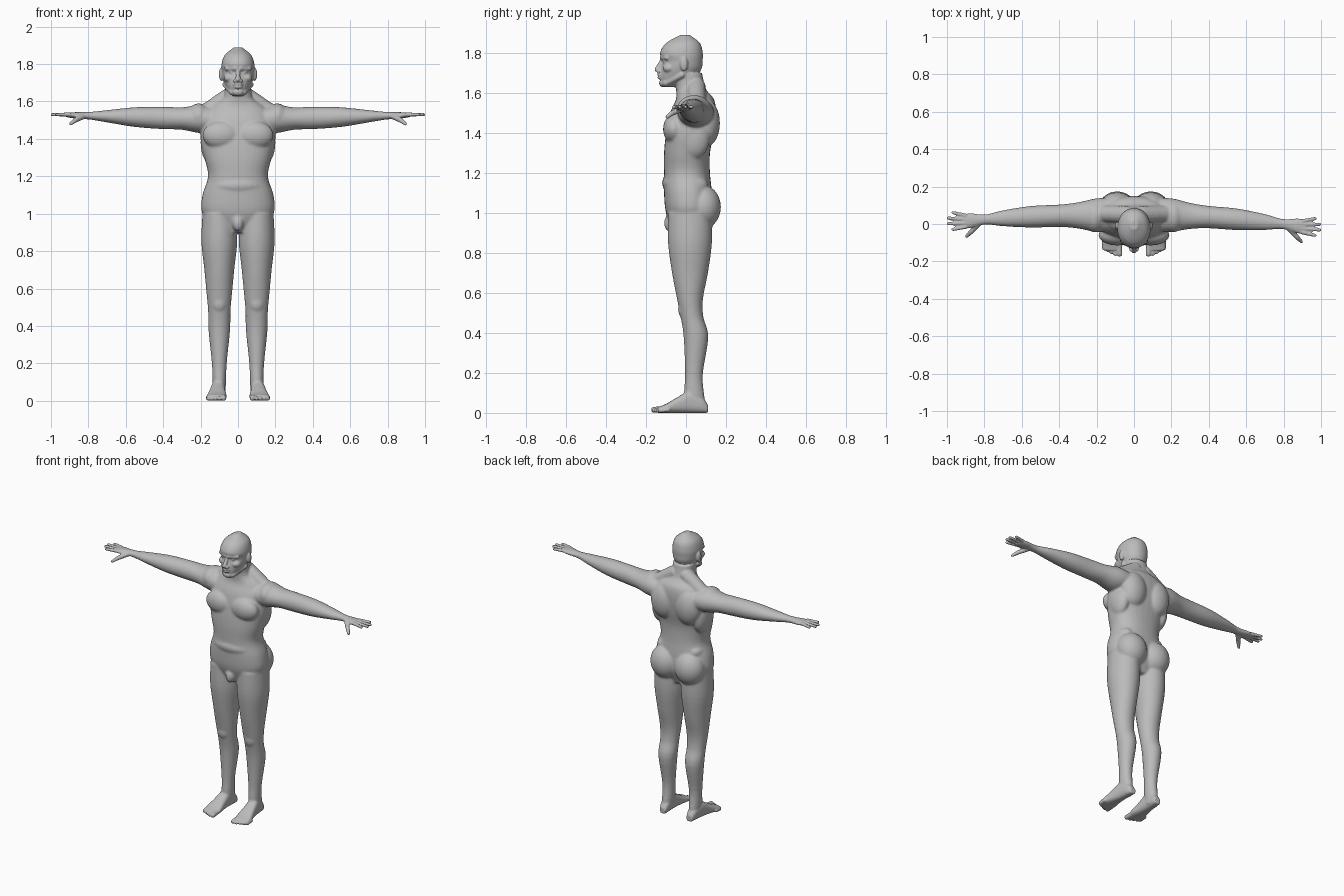
import bpy
import bmesh
from math import cos, sin, pi, copysign
from mathutils import Matrix, Vector

cube = bpy.data.objects.get("Cube")
if cube:
    bpy.data.objects.remove(cube, do_unlink=True)

bm = bmesh.new()


def smooth_rows(rows, steps=4):
    """Catmull-Rom interpolation between cross-section rows."""
    rows = [Vector(row) for row in rows]
    result = []
    for i in range(len(rows) - 1):
        before, start, end = rows[max(i - 1, 0)], rows[i], rows[i + 1]
        after = rows[min(i + 2, len(rows) - 1)]
        tangent_in, tangent_out = (end - before) / 2, (after - start) / 2
        for k in range(steps):
            t = k / steps
            ease = t * t * (3 - 2 * t)
            result.append(start.lerp(end, ease)
                          + tangent_in * (t * (1 - t) ** 2)
                          - tangent_out * (t * t * (1 - t)))
    return result + [rows[-1]]


def loft(rows, axis, power=2, sides=32):
    """Skin rounded sections: position, two centres, two radii."""
    u_axis, v_axis = [k for k in range(3) if k != axis]
    rings = []
    for position, u_mid, v_mid, u_radius, v_radius in smooth_rows(rows):
        ring = []
        for k in range(sides):
            c, s = cos(2 * pi * k / sides), sin(2 * pi * k / sides)
            point = Vector((0, 0, 0))
            point[axis] = position
            point[u_axis] = u_mid + u_radius * copysign(abs(c) ** (2 / power), c)
            point[v_axis] = v_mid + v_radius * copysign(abs(s) ** (2 / power), s)
            ring.append(bm.verts.new(point))
        rings.append(ring)
    for low, high in zip(rings, rings[1:]):
        for k in range(sides):
            j = (k + 1) % sides
            bm.faces.new((low[k], low[j], high[j], high[k]))
    bm.faces.new(rings[0])
    bm.faces.new(rings[-1])


def upright_loft(profile, power):
    """Central column from rows of height, half width, front and back."""
    loft([(z, 0, (front + back) / 2, half_width, (back - front) / 2)
          for z, half_width, front, back in profile], axis=2, power=power)


def blob(center, radii):
    """Ellipsoid muscle or feature."""
    matrix = Matrix.Translation(center) @ Matrix.Diagonal((*radii, 1))
    bmesh.ops.create_uvsphere(bm, u_segments=24, v_segments=16, radius=1, matrix=matrix)


def limb(start, end, start_radius, end_radius):
    """Tapered capsule between two points."""
    start, end = Vector(start), Vector(end)
    span = end - start
    turn = span.to_track_quat("Z", "Y").to_matrix().to_4x4()
    bmesh.ops.create_cone(bm, cap_ends=True, segments=16, depth=span.length,
                          radius1=start_radius, radius2=end_radius,
                          matrix=Matrix.Translation((start + end) / 2) @ turn)
    blob(start, [start_radius] * 3)
    blob(end, [end_radius] * 3)


# Arm and palm: distance out, depth radius, height radius on a bent centre line
arm = [(.1, .09, .06), (.2, .09, .075), (.3, .07, .06), (.4, .06, .06),
       (.55, .058, .053), (.7, .043, .033), (.8, .027, .02),
       (.88, .04, .016), (.92, .03, .01)]
loft([(x, .05 - .06 * x * x, 1.5 + .03 * x, depth, height)
      for x, depth, height in arm], axis=0)

# Fingers fan out from the palm, the middle ones longest
for finger in range(4):
    spread = finger - 1.5
    length = .105 - .025 * abs(spread)
    limb((.9, .02 * spread, 1.53), (.9 + length, .03 * spread, 1.53), .011, .009)

# Thumb
knuckle = (.87, -.055, 1.5)
limb((.83, -.01, 1.52), knuckle, .016, .013)
limb(knuckle, (.895, -.08, 1.48), .013, .009)

# Leg: height, depth centre, width radius, depth radius
leg = [(1, .02, .09, .11), (.85, .02, .096, .11), (.7, .02, .08, .09),
       (.57, .02, .068, .065), (.48, .03, .06, .057), (.38, .05, .058, .062),
       (.2, .04, .04, .045), (.1, .04, .036, .05), (.02, .05, .03, .05)]
loft([(z, .1, y, width, depth) for z, y, width, depth in leg], axis=2)

# Foot: distance back, width radius, instep height
foot = [(.11, .02, .04), (.08, .03, .08), (.02, .036, .11),
        (-.04, .043, .08), (-.1, .053, .045), (-.14, .05, .03)]
loft([(y, .107 - .07 * y, height / 2, width, height / 2)
      for y, width, height in foot], axis=1, power=2.6)

# Big toe, then the small toes stepping back outward
limb((.08, -.12, .018), (.077, -.16, .015), .017, .015)
for toe in range(4):
    x, y = .1 + .02 * toe, .01 * toe - .16
    limb((x, y + .04, .016), (x, y, .012), .012, .011)

# Muscles on one side
side_muscles = {
    "shoulder": ((.21, .04, 1.52), (.06, .085, .07)),
    "chest": ((.09, -.06, 1.42), (.1, .055, .075)),
    "shoulder_blade": ((.09, .1, 1.45), (.09, .07, .12)),
    "flank": ((.15, .04, 1.38), (.05, .08, .11)),
    "buttock": ((.09, .085, 1.03), (.1, .09, .11)),
    "waist": ((.12, .02, 1.14), (.05, .09, .05)),
    "kneecap": ((.1, -.01, .52), (.04, .03, .05)),
}
for center, radii in side_muscles.values():
    blob(center, radii)
limb((.04, .05, 1.63), (.17, .055, 1.545), .048, .045)

# Face features on one side
side_features = {
    "eye": ((.033, -.1, 1.757), (.017, .015, .012)),
    "cheek": ((.046, -.083, 1.725), (.03, .033, .024)),
    "nostril": ((.014, -.137, 1.71), (.012, .012, .01)),
    "ear": ((.09, -.01, 1.745), (.012, .02, .036)),
}
for center, radii in side_features.values():
    blob(center, radii)
limb((.012, -.117, 1.777), (.06, -.094, 1.777), .014, .013)
limb((.07, -.02, 1.69), (.03, -.1, 1.65), .014, .017)

# Mirror every side part
copy = bmesh.ops.duplicate(bm, geom=bm.verts[:] + bm.edges[:] + bm.faces[:])
for item in copy["geom"]:
    if isinstance(item, bmesh.types.BMVert):
        item.co.x = -item.co.x

# The arms sweep slightly around the body
arm_root = .24
for vert in bm.verts:
    beyond = abs(vert.co.x) - arm_root
    if beyond > 0:
        vert.co.y -= .022 * copysign(beyond, vert.co.x)

# Torso and neck
upright_loft([(.9, .1, -.06, .09), (1, .19, -.1, .13), (1.1, .19, -.11, .13),
              (1.2, .16, -.11, .12), (1.3, .18, -.11, .12), (1.4, .2, -.1, .14),
              (1.5, .19, -.08, .15), (1.57, .15, -.05, .14),
              (1.62, .08, -.05, .1), (1.7, .07, -.06, .08)], power=2.3)

# Head
upright_loft([(1.63, .03, -.12, -.05), (1.67, .06, -.13, .04), (1.72, .08, -.126, .077),
              (1.76, .086, -.117, .083), (1.8, .088, -.13, .084),
              (1.85, .07, -.1, .07), (1.89, .02, -.03, .02)], power=2.1)

# Features on the centre line
centre_features = {
    "belly": ((0, -.05, 1.15), (.14, .07, .055)),
    "groin": ((0, -.08, .95), (.03, .03, .045)),
    "upper_lip": ((0, -.13, 1.692), (.027, .014, .008)),
    "lower_lip": ((0, -.128, 1.677), (.024, .015, .008)),
    "chin": ((0, -.115, 1.65), (.03, .02, .02)),
}
for center, radii in centre_features.values():
    blob(center, radii)
limb((0, -.118, 1.768), (0, -.143, 1.718), .009, .014)

bmesh.ops.recalc_face_normals(bm, faces=bm.faces[:])
mesh = bpy.data.meshes.new("body")
bm.to_mesh(mesh)
bm.free()
body = bpy.data.objects.new("body", mesh)
bpy.context.collection.objects.link(body)
bpy.context.view_layer.objects.active = body
body.select_set(True)

# Fuse all parts into one skin
remesh = body.modifiers.new("fuse", "REMESH")
remesh.mode = "VOXEL"
remesh.voxel_size = .005
bpy.ops.object.modifier_apply(modifier=remesh.name)

# Soften the large forms more than the face, hands and feet
large_forms = body.vertex_groups.new(name="large_forms")
large_forms.add([vert.index for vert in body.data.vertices
                 if abs(vert.co.x) < .8 and .1 < vert.co.z < 1.62], 1, "REPLACE")
for name, rounds, group in (("blend", 22, large_forms.name), ("polish", 2, "")):
    smooth = body.modifiers.new(name, "SMOOTH")
    smooth.factor = .5
    smooth.iterations = rounds
    smooth.vertex_group = group
    bpy.ops.object.modifier_apply(modifier=smooth.name)

# Stand the figure on the ground
floor = min(vert.co.z for vert in body.data.vertices)
body.data.transform(Matrix.Translation((0, 0, -floor)))
bpy.ops.object.shade_smooth()

# Plain grey skin
grey = bpy.data.materials.new("plain_grey")
grey.use_nodes = True
colour = (.5, .5, .5, 1)
grey.diffuse_color = colour
grey.node_tree.nodes["Principled BSDF"].inputs["Base Color"].default_value = colour
body.data.materials.clear()
body.data.materials.append(grey)
